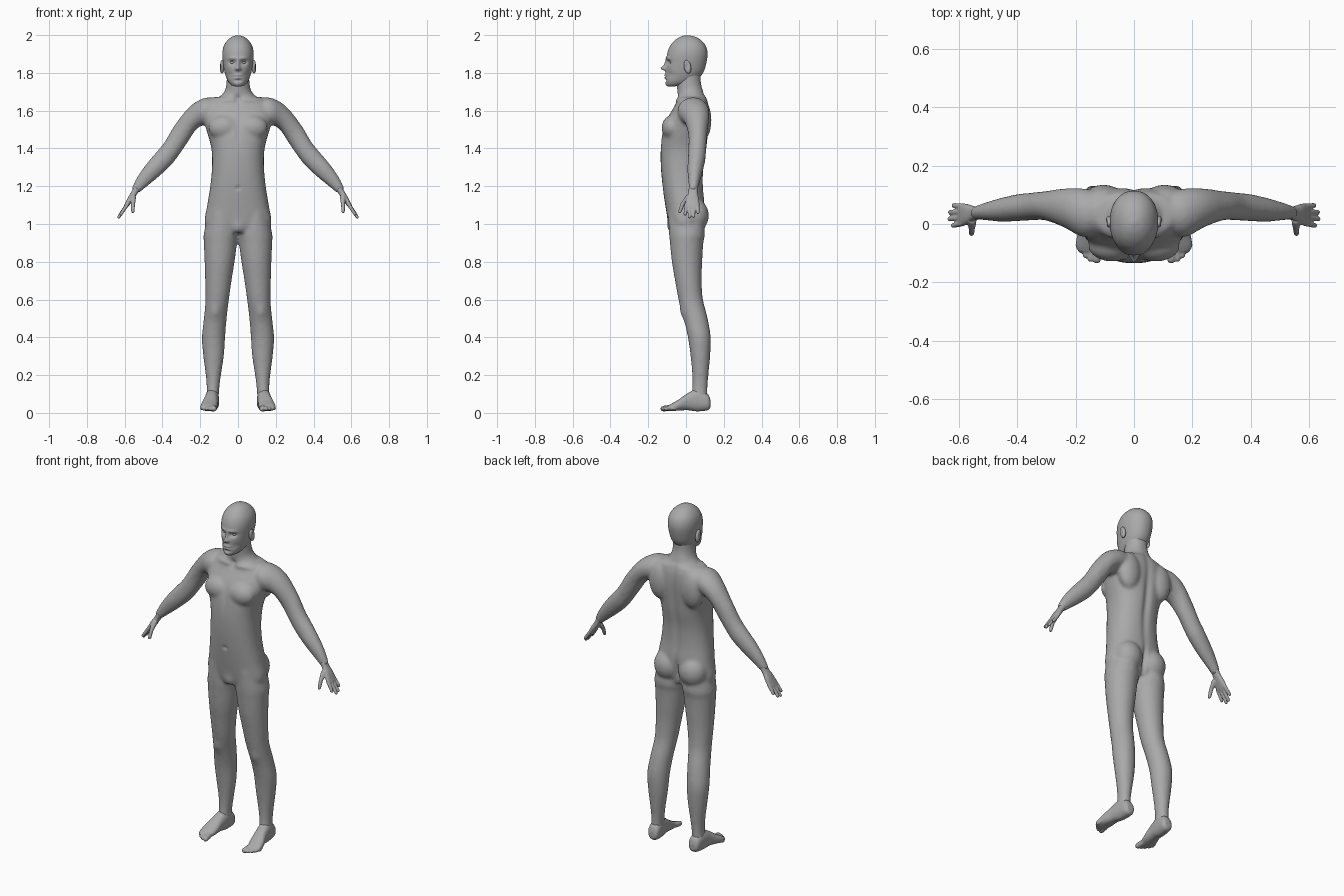
import bpy, bmesh, math
from mathutils import Vector, Matrix

skin = bpy.data.materials.new("grey_skin")
skin.diffuse_color = (0.4, 0.4, 0.4, 1)


def catmull(a, b, c, d, t):
    return 0.5 * (2 * b + (c - a) * t + (2 * a - 5 * b + 4 * c - d) * t * t + (3 * b - a - 3 * c + d) * t ** 3)


def loft(bm, rings, n=32, steps=5, power=2.0):
    """Closed tube through rings of (centre, half axis u, half axis v)."""
    rings = [tuple(Vector(p) for p in r) for r in rings]
    fine = []
    for i in range(len(rings) - 1):
        q = [rings[max(0, min(len(rings) - 1, i + k))] for k in (-1, 0, 1, 2)]
        for s in range(steps):
            fine.append([catmull(*(r[j] for r in q), s / steps) for j in range(3)])
    fine.append(rings[-1])
    loops = []
    for c, u, v in fine:
        loop = []
        for k in range(n):
            a = 2 * math.pi * k / n
            ca, sa = math.cos(a), math.sin(a)
            loop.append(bm.verts.new(c + u * math.copysign(abs(ca) ** (2 / power), ca)
                                     + v * math.copysign(abs(sa) ** (2 / power), sa)))
        loops.append(loop)
    for p, q in zip(loops, loops[1:]):
        for k in range(n):
            bm.faces.new((p[k], p[(k + 1) % n], q[(k + 1) % n], q[k]))
    bm.faces.new(loops[0])
    bm.faces.new(loops[-1])


def ball(bm, centre, radii, tilt=0.0):
    m = Matrix.Translation(centre) @ Matrix.Rotation(tilt, 4, 'X') @ Matrix.Diagonal((*radii, 1))
    bmesh.ops.create_uvsphere(bm, u_segments=24, v_segments=14, radius=1, matrix=m)


def digit(bm, a, b, r0, r1):
    """Rounded finger or toe from a to b."""
    a, b = Vector(a), Vector(b)
    d = (b - a).normalized()
    u = d.orthogonal().normalized()
    v = d.cross(u)
    rings = [(a, u * r0, v * r0), ((a + b) / 2, u * (r0 + r1) / 2, v * (r0 + r1) / 2),
             (b - d * r1, u * r1, v * r1), (b - d * r1 * 0.4, u * r1 * 0.8, v * r1 * 0.8),
             (b, u * r1 * 0.2, v * r1 * 0.2)]
    loft(bm, rings, 12, 2)


def upright(z, x0, x1, y0, y1):
    return (((x0 + x1) / 2, (y0 + y1) / 2, z), ((x1 - x0) / 2, 0, 0), (0, (y1 - y0) / 2, 0))


def bump(me, bumps):
    """Soft pushes: (centre, radii, offset), repeated on both sides."""
    for c, r, off in bumps:
        for s in ((1, -1) if c[0] else (1,)):
            for v in me.vertices:
                e = sum(((v.co[i] - c[i] * (s if i == 0 else 1)) / r[i]) ** 2 for i in range(3))
                if e < 6:
                    v.co += Vector((off[0] * s, off[1], off[2])) * math.exp(-e)


def finish(name, bm, voxel=0, smooth=0, mirror=False, bumps=()):
    if mirror:
        geo = bmesh.ops.duplicate(bm, geom=bm.verts[:] + bm.edges[:] + bm.faces[:])["geom"]
        for v in geo:
            if isinstance(v, bmesh.types.BMVert):
                v.co.x *= -1
    bmesh.ops.recalc_face_normals(bm, faces=bm.faces[:])
    me = bpy.data.meshes.new(name)
    bm.to_mesh(me)
    bm.free()
    ob = bpy.data.objects.new(name, me)
    bpy.context.collection.objects.link(ob)
    bpy.context.view_layer.objects.active = ob
    ob.select_set(True)
    if voxel:
        m = ob.modifiers.new("blend", 'REMESH')
        m.mode, m.voxel_size = 'VOXEL', voxel
        bpy.ops.object.modifier_apply(modifier=m.name)
    if smooth:
        m = ob.modifiers.new("soften", 'SMOOTH')
        m.factor, m.iterations = 0.5, smooth
        bpy.ops.object.modifier_apply(modifier=m.name)
    bump(ob.data, bumps)
    ob.data.materials.clear()
    ob.data.materials.append(skin)
    for p in ob.data.polygons:
        p.use_smooth = True
        p.material_index = 0
    ob.select_set(False)
    return ob


# body: legs and arms on one side, mirrored, plus torso and neck
bm = bmesh.new()
legs = [(1.06, .02, .155, -.095, .09), (.95, .0, .181, -.09, .1), (.9, .005, .181, -.085, .092),
        (.8, .018, .177, -.075, .086), (.7, .034, .174, -.058, .083), (.6, .048, .172, -.04, .09),
        (.5, .06, .181, -.013, .115), (.4, .068, .191, .01, .131), (.3, .075, .184, .024, .128),
        (.2, .09, .171, .033, .119), (.13, .099, .166, .033, .114), (.06, .102, .17, .025, .115)]
loft(bm, [upright(*r) for r in legs])
# arm: upper edge (x, z), lower edge (x, z), front and back
arms = [(.10, 1.665, .12, 1.53, -.03, .11), (.175, 1.668, .175, 1.525, -.045, .122),
        (.255, 1.622, .222, 1.50, -.012, .122), (.334, 1.525, .268, 1.43, .012, .113),
        (.387, 1.437, .322, 1.352, .012, .107), (.426, 1.388, .36, 1.305, .01, .103),
        (.482, 1.322, .42, 1.25, .008, .09), (.532, 1.252, .478, 1.202, .012, .074),
        (.565, 1.187, .525, 1.163, .016, .06)]
loft(bm, [(((a + c) / 2, (e + f) / 2, (b + d) / 2), ((a - c) / 2, 0, (b - d) / 2), (0, (f - e) / 2, 0))
          for a, b, c, d, e, f in arms])
ball(bm, (.082, .048, 1.045), (.08, .073, .088))        # buttock
ball(bm, (.075, -.075, 1.51), (.082, .054, .065))       # chest muscle
ball(bm, (.105, .085, 1.55), (.07, .05, .11))           # shoulder blade
geo = bmesh.ops.duplicate(bm, geom=bm.verts[:] + bm.edges[:] + bm.faces[:])["geom"]
for v in geo:
    if isinstance(v, bmesh.types.BMVert):
        v.co.x *= -1
torso = [(.955, .12, -.075, .07), (1.0, .176, -.092, .085), (1.1, .163, -.11, .098),
         (1.2, .147, -.124, .091), (1.3, .138, -.133, .094), (1.4, .141, -.134, .11),
         (1.5, .168, -.122, .12), (1.57, .185, -.093, .124), (1.63, .17, -.058, .12),
         (1.672, .128, -.045, .108)]
loft(bm, [upright(z, -w, w, a, b) for z, w, a, b in torso], power=2.35)
neck = [(1.62, .12, -.05, .11), (1.67, .098, -.045, .103), (1.705, .07, -.046, .092),
        (1.75, .061, -.05, .08), (1.81, .06, -.04, .08)]
loft(bm, [upright(z, -w, w, a, b) for z, w, a, b in neck])
finish("body", bm, 0.009, 8, bumps=[
    ((0, -.125, 1.19), (.009, .03, .009), (0, .012, 0)),      # navel
    ((0, -.05, 1.66), (.016, .03, .02), (0, .014, 0)),        # throat hollow
    ((.06, -.05, 1.655), (.05, .03, .01), (0, -.006, .002)),  # collarbone
    ((0, .11, 1.4), (.02, .05, .25), (0, -.012, 0)),          # spine groove
    ((0, -.13, 1.5), (.012, .04, .07), (0, .007, 0)),         # breastbone
    ((.125, -.03, .53), (.03, .04, .035), (0, -.008, 0)),     # kneecap
    ((0, .1, 1.03), (.01, .06, .07), (0, -.02, 0)),           # cleft
    ((0, -.085, .97), (.03, .05, .04), (0, -.012, 0))])       # groin

# hands
bm = bmesh.new()
n = Vector((.85, 0, .53))
palm = [(.535, .038, 1.19, .024, .018), (.549, .037, 1.165, .024, .016), (.57, .034, 1.132, .034, .015),
        (.588, .032, 1.102, .039, .012), (.598, .031, 1.088, .036, .009)]
loft(bm, [((x, y, z), (0, w, 0), n * t) for x, y, z, w, t in palm], power=2.4)
for y0, y1, x, z in ((.003, -.006, .624, 1.046), (.022, .017, .636, 1.03),
                     (.041, .04, .634, 1.034), (.06, .064, .622, 1.054)):
    digit(bm, (.585, y0, 1.105), (x, y1, z), .0105, .0085)
digit(bm, (.555, .015, 1.145), (.556, -.022, 1.1), .016, .011)
digit(bm, (.556, -.018, 1.105), (.557, -.036, 1.058), .011, .009)
finish("hands", bm, 0.0035, 3, mirror=True)

# feet
bm = bmesh.new()
foot = [(.13, .132, .018, .03, .065), (.115, .133, .033, .014, .1), (.06, .137, .036, .008, .125),
        (.01, .143, .037, .014, .105), (-.04, .152, .043, .012, .07), (-.075, .158, .041, .01, .05),
        (-.095, .158, .032, .012, .038)]
loft(bm, [((x, y, (a + b) / 2), (w, 0, 0), (0, 0, (b - a) / 2)) for y, x, w, a, b in foot], power=2.3)
for x0, y0, x1, y1, r in ((.133, -.08, .126, -.135, .015), (.15, -.08, .149, -.13, .0105),
                          (.164, -.075, .167, -.117, .01), (.177, -.065, .182, -.1, .0095),
                          (.186, -.05, .194, -.08, .009)):
    digit(bm, (x0, y0, .028), (x1, y1, .02), r * 1.1, r)
finish("feet", bm, 0.004, 3, mirror=True)

# head with sculpted face
bm = bmesh.new()
head = [(1.728, .012, -.095, -.07), (1.735, .034, -.103, -.01), (1.757, .054, -.108, .05),
        (1.8, .07, -.107, .09), (1.85, .079, -.104, .107), (1.9, .083, -.1, .114), (1.94, .076, -.086, .106),
        (1.97, .058, -.062, .083), (1.99, .034, -.032, .052), (1.999, .008, -.003, .015)]
loft(bm, [upright(z, -w, w, a, b) for z, w, a, b in head], 128, 9, 2.15)
finish("head", bm, bumps=[
    ((.03, -.09, 1.855), (.017, .05, .012), (0, .017, 0)),    # eye socket
    ((.03, -.1, 1.877), (.026, .04, .008), (0, -.006, 0)),    # brow
    ((0, -.1, 1.845), (.008, .06, .022), (0, -.012, 0)),      # nose bridge
    ((0, -.11, 1.824), (.011, .06, .011), (0, -.024, 0)),     # nose tip
    ((.012, -.105, 1.82), (.007, .05, .007), (0, -.008, 0)),  # nostril
    ((.045, -.08, 1.79), (.02, .05, .02), (0, .006, 0)),      # cheek
    ((0, -.1, 1.787), (.019, .05, .005), (0, -.009, 0)),      # upper lip
    ((0, -.1, 1.780), (.022, .05, .0025), (0, .005, 0)),      # mouth line
    ((0, -.1, 1.773), (.017, .05, .005), (0, -.009, 0)),      # lower lip
    ((0, -.1, 1.759), (.02, .05, .007), (0, .006, 0)),        # chin fold
    ((0, -.1, 1.742), (.018, .05, .01), (0, -.003, 0))])      # chin

# eyes and ears
bm = bmesh.new()
ball(bm, (.03, -.0745, 1.855), (.013, .0125, .0085))
finish("eyes", bm, mirror=True)
bm = bmesh.new()
ball(bm, (.085, .008, 1.832), (.013, .019, .036), .2)
finish("ears", bm, mirror=True, bumps=[((.1, .004, 1.835), (.02, .009, .018), (-.009, 0, 0))])
